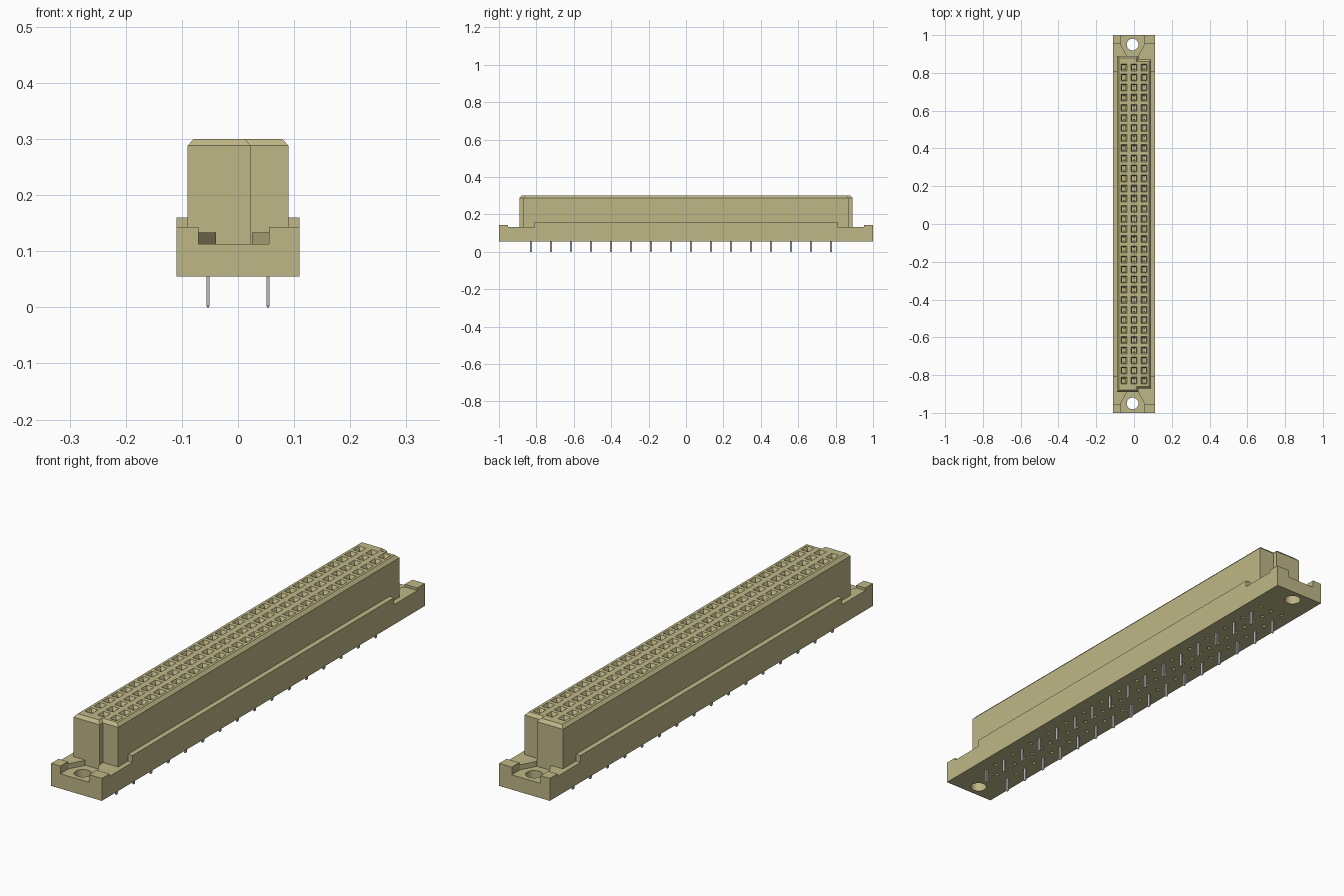
import bpy, bmesh, math

cube = bpy.data.objects.get("Cube")
if cube:
    bpy.data.objects.remove(cube, do_unlink=True)


def material(name, rgb):
    m = bpy.data.materials.new(name)
    m.use_nodes = True
    m.diffuse_color = (*rgb, 1)
    m.node_tree.nodes["Principled BSDF"].inputs["Base Color"].default_value = (*rgb, 1)
    return m


TAN = material("tan plastic", (0.52, 0.476, 0.242))
GREY = material("grey metal", (0.50, 0.50, 0.50))

PITCH = 0.0535
ROWS = [(i - 15.5) * PITCH for i in range(32)]
COLS = [-PITCH, 0, PITCH]


def loft(bm, layers):
    """Closed solid through outlines, each given as (points, z)."""
    rings = [[bm.verts.new((x, y, z)) for x, y in pts] for pts, z in layers]
    n = len(rings[0])
    bm.faces.new(rings[0][::-1])
    bm.faces.new(rings[-1])
    for a, b in zip(rings, rings[1:]):
        for i in range(n):
            j = (i + 1) % n
            bm.faces.new((a[i], a[j], b[j], b[i]))


def rect(x, y, w, d):
    return [(x - w / 2, y - d / 2), (x + w / 2, y - d / 2),
            (x + w / 2, y + d / 2), (x - w / 2, y + d / 2)]


def circle(x, y, r, n=32):
    return [(x + r * math.cos(2 * math.pi * i / n),
             y + r * math.sin(2 * math.pi * i / n)) for i in range(n)]


def finish(bm, name, mat):
    bmesh.ops.recalc_face_normals(bm, faces=bm.faces)
    me = bpy.data.meshes.new(name)
    bm.to_mesh(me)
    bm.free()
    me.materials.append(mat)
    ob = bpy.data.objects.new(name, me)
    bpy.context.collection.objects.link(ob)
    return ob


def cut(target, bm):
    """Subtract the solids in bm from target and drop the cutter."""
    cutter = finish(bm, "cutter", TAN)
    cutter.hide_render = True
    mod = target.modifiers.new("cut", 'BOOLEAN')
    mod.operation = 'DIFFERENCE'
    mod.solver = 'EXACT'
    mod.object = cutter
    dg = bpy.context.evaluated_depsgraph_get()
    me = bpy.data.meshes.new_from_object(target.evaluated_get(dg))
    target.modifiers.clear()
    target.data = me
    bpy.data.objects.remove(cutter, do_unlink=True)


# Flanged base: side profile (y, z) extruded across x
half = [(1, 0.055), (1, 0.143), (0.953, 0.143), (0.953, 0.133),
        (0.81, 0.133), (0.81, 0.16)]
profile = half + [(-y, z) for y, z in reversed(half)]
bm = bmesh.new()
loft(bm, [(profile, -0.11), (profile, 0.11)])
for v in bm.verts:
    v.co = (v.co.z, v.co.x, v.co.y)
base = finish(bm, "flanged_base", TAN)

# Tapered recesses at both ends
bm = bmesh.new()
recess = [(-0.07, 1.05), (-0.07, 0.95), (-0.04, 0.895), (-0.04, 0.85),
          (0.025, 0.85), (0.025, 0.895), (0.055, 0.95), (0.055, 1.05)]
for s in (1, -1):
    pts = [(x, s * y) for x, y in recess]
    loft(bm, [(pts, 0.113), (pts, 0.25)])
cut(base, bm)

# Screw holes and small underside holes where there is no pin
bm = bmesh.new()
for s in (1, -1):
    pts = circle(-0.0075, s * 0.95, 0.031)
    loft(bm, [(pts, 0), (pts, 0.25)])
for i, y in enumerate(ROWS):
    for x in COLS:
        if x == 0 or i % 2:
            pts = circle(x, y, 0.008, 8)
            loft(bm, [(pts, 0.04), (pts, 0.07)])
cut(base, bm)

# Socket housing: stepped ends and a chamfered top
def housing_outline(inset):
    a, b, c = 0.09 - inset, 0.89 - inset, 0.87 - inset
    step = 0.023 - inset
    return [(-a, -b), (step, -b), (step, -c), (a, -c),
            (a, c), (step, c), (step, b), (-a, b)]


bm = bmesh.new()
loft(bm, [(housing_outline(0), 0.10), (housing_outline(0), 0.288),
          (housing_outline(0.011), 0.30)])
housing = finish(bm, "socket_housing", TAN)

# Contact openings with a funnel mouth
bm = bmesh.new()
for y in ROWS:
    for x in COLS:
        loft(bm, [(rect(x, y, 0.019, 0.025), 0.255),
                  (rect(x, y, 0.019, 0.025), 0.288),
                  (rect(x, y, 0.031, 0.037), 0.30),
                  (rect(x, y, 0.031, 0.037), 0.32)])
cut(housing, bm)

# Spring contacts: two blades in every opening
bm = bmesh.new()
for y in ROWS:
    for x in COLS:
        for s in (1, -1):
            pts = rect(x, y + s * 0.009, 0.009, 0.004)
            loft(bm, [(pts, 0.25), (pts, 0.282)])
finish(bm, "spring_contacts", GREY)

# Solder pins: every second row of the outer columns
bm = bmesh.new()
for y in ROWS[::2]:
    for x in (-PITCH, PITCH):
        loft(bm, [(rect(x, y, 0.003, 0.007), 0),
                  (rect(x, y, 0.006, 0.011), 0.004),
                  (rect(x, y, 0.006, 0.011), 0.065)])
finish(bm, "solder_pins", GREY)
